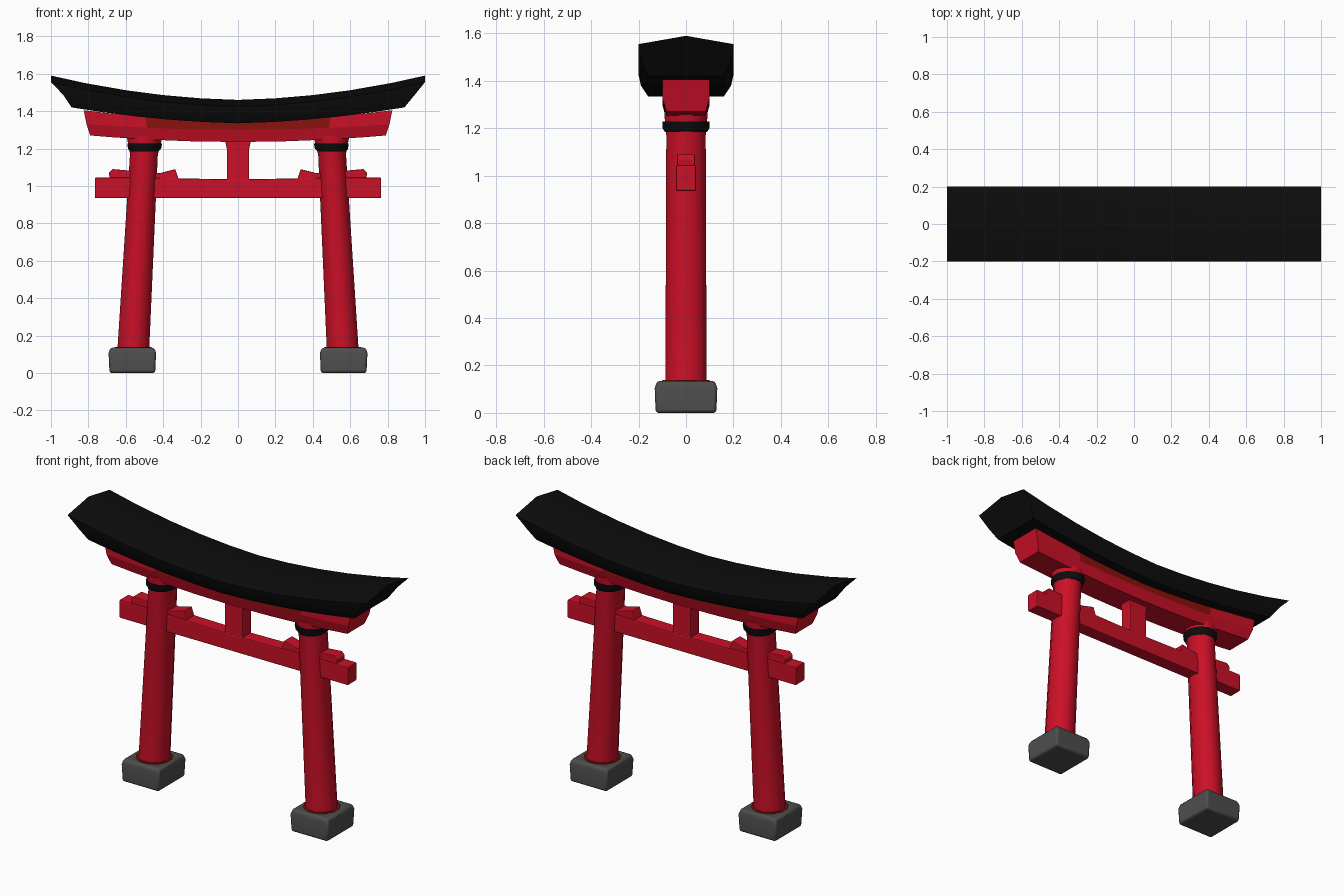
import bpy, bmesh, math
from mathutils import Vector

if "Cube" in bpy.data.objects:
    bpy.data.objects.remove(bpy.data.objects["Cube"])


def material(name, rgb):
    m = bpy.data.materials.new(name)
    m.diffuse_color = (*rgb, 1)
    m.use_nodes = True
    m.node_tree.nodes["Principled BSDF"].inputs["Base Color"].default_value = m.diffuse_color
    return m


RED = material("vermilion red", (0.60, 0.005, 0.02))
DARK = material("weathered dark red", (0.26, 0.006, 0.004))
BLACK = material("roof black", (0.004, 0.004, 0.004))
GREY = material("stone grey", (0.075, 0.075, 0.075))


def loft(name, sections, mats, smooth=None, bevel=0):
    """Skin a list of equal-length closed sections and cap both ends."""
    bm = bmesh.new()
    rings = [[bm.verts.new(p) for p in s] for s in sections]
    n = len(rings[0])
    for a, b in zip(rings, rings[1:]):
        for i in range(n):
            j = (i + 1) % n
            bm.faces.new((a[i], a[j], b[j], b[i]))
    bm.faces.new(rings[0][::-1])
    bm.faces.new(rings[-1])
    bmesh.ops.recalc_face_normals(bm, faces=bm.faces)
    me = bpy.data.meshes.new(name)
    bm.to_mesh(me)
    bm.free()
    ob = bpy.data.objects.new(name, me)
    bpy.context.collection.objects.link(ob)
    for m in mats:
        me.materials.append(m)
    if bevel:
        mod = ob.modifiers.new("soft edges", 'BEVEL')
        mod.width = bevel
        mod.segments = 2
    if smooth:
        bpy.context.view_layer.objects.active = ob
        ob.select_set(True)
        bpy.ops.object.shade_smooth_by_angle(angle=math.radians(smooth))
        ob.select_set(False)
    return ob


def oval(cx, z, rx, ry, sides=12):
    return [(cx + rx * math.cos(math.tau * (i + .5) / sides),
             ry * math.sin(math.tau * (i + .5) / sides), z) for i in range(sides)]


def slab(name, outline, half_y, mat, bevel=0):
    """Extrude an x-z outline along y."""
    return loft(name, [[(x, y, z) for x, z in outline] for y in (-half_y, half_y)],
                [mat], bevel=bevel)


# Curved black roof: ridge, eaves, mid flank and underside sag toward the centre
def roof_section(t):
    a = abs(t)
    top = 1.46 + 0.02 * a + 0.11 * a ** 2
    low = 1.335 + 0.02 * a + 0.065 * a ** 2
    eave = top - 0.035
    mid = (eave + low) / 2
    right = [(t, 0.2, eave), (t * 0.935, 0.19, mid), (t * 0.89, 0.16, low)]
    left = [(x, -y, z) for x, y, z in reversed(right)]
    return [(t, 0, top)] + right + left


loft("roof", [roof_section(t) for t in (-1, -.82, -.6, -.4, -.2, 0, .2, .4, .6, .82, 1)],
     [BLACK], smooth=25)


# Red lintel under the roof, upturned at the ends
def lintel_section(t):
    a = abs(t)
    low = 1.235 + 0.035 * a ** 2
    split = 1.30 + 0.03 * a ** 2
    top = 1.35 + 0.055 * a ** 2
    right = [(t * 0.825, 0.10, top), (t * 0.81, 0.10, split), (t * 0.79, 0.082, low)]
    return right + [(x, -y, z) for x, y, z in reversed(right)]


lintel = loft("lintel", [lintel_section(t) for t in (-1, -.85, -.6, -.3, 0, .3, .6, .85, 1)],
              [RED, DARK])
# Weathered upper band in the sheltered middle
for p in lintel.data.polygons:
    if abs(p.center.x) < 0.5 and p.center.z > 1.29 and abs(p.normal.y) > 0.5:
        p.material_index = 1

# Tie beam and central strut
slab("tie_beam", [(-.765, .935), (.765, .935), (.765, 1.045), (.6, 1.045), (0, 1.035),
                  (-.6, 1.045), (-.765, 1.045)], 0.042, RED, bevel=0.006)
slab("strut", [(-.06, 1.02), (.06, 1.02), (.06, 1.2), (.07, 1.25), (-.07, 1.25), (-.06, 1.2)],
     0.04, RED, bevel=0.005)

for s, side in ((-1, "left"), (1, "right")):
    # Leaning post with a slightly flared head
    loft(side + "_post", [oval(s * .56, .12, .088, .09), oval(s * .503, 1.17, .077, .086),
                          oval(s * .50, 1.20, .085, .09), oval(s * .50, 1.27, .10, .095)],
         [RED], smooth=40)
    # Black ring around the post head
    loft(side + "_ring", [oval(s * .502, 1.185, .080, .092), oval(s * .50, 1.20, .092, .102),
                          oval(s * .498, 1.228, .096, .102)], [BLACK], smooth=40)
    # Wedge where the tie beam passes through the post
    slab(side + "_wedge", [(s * x, z) for x, z in
                           ((.315, 1.03), (.685, 1.03), (.69, 1.07), (.67, 1.09),
                            (.42, 1.068), (.335, 1.09))], 0.038, RED, bevel=0.004)
    # Stone base with softened edges
    c = s * .565
    loft(side + "_base", [[(c + x * w, y * d, z) for x, y in ((-1, -1), (1, -1), (1, 1), (-1, 1))]
                          for z, w, d in ((0, .122, .128), (.105, .127, .132), (.135, .118, .122))],
         [GREY], smooth=30, bevel=0.012)
    # Weathered stain around the foot of the post
    loft(side + "_foot_stain", [oval(s * .56, .132, .103, .106), oval(s * .56, .139, .10, .102)],
         [DARK])
